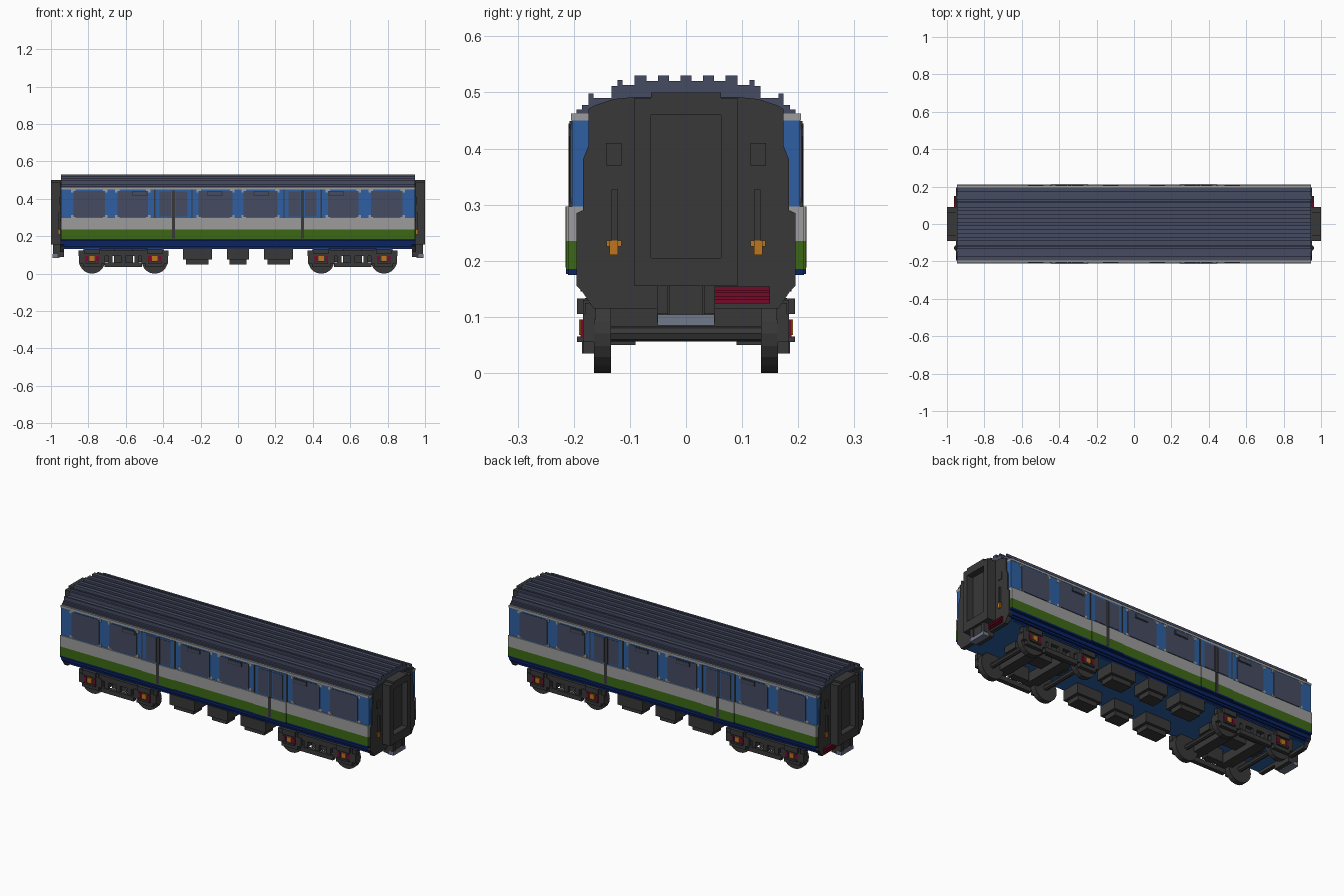
import bpy, bmesh, math
from mathutils import Matrix

if "Cube" in bpy.data.objects:
    bpy.data.objects.remove(bpy.data.objects["Cube"], do_unlink=True)


def material(name, rgb):
    lin = [(c / 255 / 12.92) if c < 10 else ((c / 255 + 0.055) / 1.055) ** 2.4 for c in rgb]
    m = bpy.data.materials.new(name)
    m.use_nodes = True
    m.diffuse_color = (*lin, 1)
    node = next(n for n in m.node_tree.nodes if n.type == 'BSDF_PRINCIPLED')
    node.inputs["Base Color"].default_value = (*lin, 1)
    return m


DARK = material("charcoal", (56, 56, 56))
SLATE = material("slate", (69, 75, 97))
BLUE = material("blue", (46, 96, 162))
NAVY = material("navy", (10, 34, 98))
GREEN = material("green", (60, 104, 20))
GREY = material("light grey", (156, 156, 156))
RED = material("dark red", (118, 10, 42))
ORANGE = material("orange", (190, 118, 30))
STEEL = material("steel", (112, 121, 138))


def finish(name, bm, mat):
    bmesh.ops.recalc_face_normals(bm, faces=bm.faces[:])
    me = bpy.data.meshes.new(name)
    bm.to_mesh(me)
    bm.free()
    me.materials.append(mat)
    ob = bpy.data.objects.new(name, me)
    bpy.context.collection.objects.link(ob)
    return ob


def boxes(name, mat, items):
    """One object from boxes given as x0, x1, y0, y1, z0, z1."""
    bm = bmesh.new()
    for x0, x1, y0, y1, z0, z1 in items:
        mx = (Matrix.Translation(((x0 + x1) / 2, (y0 + y1) / 2, (z0 + z1) / 2))
              @ Matrix.Diagonal((abs(x1 - x0), abs(y1 - y0), abs(z1 - z0), 1)))
        bmesh.ops.create_cube(bm, size=1, matrix=mx)
    return finish(name, bm, mat)


def sides(items):
    """Repeat boxes on both long sides."""
    return [(a, b, s * c, s * d, e, f) for s in (-1, 1) for a, b, c, d, e, f in items]


def ends(items):
    """Repeat boxes at both ends."""
    return [(s * a, s * b, c, d, e, f) for s in (-1, 1) for a, b, c, d, e, f in items]


def prism(name, mat, half, x0, x1):
    """Extrude a mirrored y-z half profile along x."""
    pts = half + [(-y, z) for y, z in reversed(half)]
    bm = bmesh.new()
    f = bm.faces.new([bm.verts.new((x0, y, z)) for y, z in pts])
    r = bmesh.ops.extrude_face_region(bm, geom=[f])
    bmesh.ops.translate(bm, vec=(x1 - x0, 0, 0),
                        verts=[v for v in r["geom"] if isinstance(v, bmesh.types.BMVert)])
    return finish(name, bm, mat)


def discs(name, mat, items, seg=20):
    """Cylinders along y given as x, y, z, radius, depth."""
    bm = bmesh.new()
    for x, y, z, r, d in items:
        mx = Matrix.Translation((x, y, z)) @ Matrix.Rotation(math.pi / 2, 4, 'X')
        bmesh.ops.create_cone(bm, cap_ends=True, segments=seg, radius1=r, radius2=r, depth=d, matrix=mx)
    return finish(name, bm, mat)


L = 0.947

# Body bands, bottom to top
prism("lower_skirt", NAVY, [(.178, .135), (.178, .145), (.188, .145), (.188, .155), (.195, .155),
                            (.195, .175), (.21, .175), (.21, .185)], -L, L)
boxes("floor", BLUE, [(-L, L, -.176, .176, .131, .136)])
for name, mat, w, z0, z1 in (("green_band", GREEN, .21, .185, .235), ("grey_band", GREY, .21, .235, .297),
                             ("window_band", BLUE, .203, .297, .45), ("cornice", GREY, .205, .45, .462)):
    boxes(name, mat, [(-L, L, -w, w, z0, z1)])

# Ribbed roof
prism("roof", SLATE, [(.01, .53), (.01, .52), (.03, .52), (.03, .53), (.05, .53), (.05, .52), (.07, .52),
                      (.07, .53), (.092, .53), (.092, .513), (.113, .513), (.113, .522), (.122, .522),
                      (.122, .511), (.133, .511), (.133, .49), (.165, .49), (.165, .498), (.174, .498),
                      (.174, .478), (.185, .478), (.185, .47), (.195, .47), (.195, .46)], -L, L)

# Side windows, with vents along their tops
wins = [(a, b) for s in (-1, 1) for a, b in ((s * .71, s * .88), (s * .48, s * .645), (s * .03, s * .21))]
boxes("side_windows", SLATE, sides([(a, b, .2, .2055, .303, .443) for a, b in wins]))
boxes("window_corners", GREY, sides([(x - .012, x + .012, .2, .2045, z - .008, z + .008)
                                     for a, b in wins for x in (a, b) for z in (.305, .441)]))
vents = [s * x for s in (-1, 1) for x in (.525, .125)]
boxes("vent_frames", DARK, sides([(x - .042, x + .042, .2, .2075, .416, .442) for x in vents]))
boxes("vent_panes", SLATE, sides([(x - .036, x + .036, .2, .2095, .421, .437) for x in vents]))

# Double doors
doors = (-.345, .345)
for name, mat, z0, z1 in (("door_base", NAVY, .176, .185), ("door_green", GREEN, .185, .235),
                          ("door_grey", GREY, .235, .297)):
    boxes(name, mat, sides([(x - .1, x + .1, .2, .214, z0, z1) for x in doors]))
boxes("door_upper", BLUE, sides([(x - .1, x + .1, .2, .2065, .297, .449) for x in doors]))
boxes("door_windows", SLATE, sides([(x + s * .012, x + s * .075, .2, .2085, .305, .44)
                                    for x in doors for s in (-1, 1)]))
boxes("door_seams", DARK, sides([(x - .009, x + .009, .2, .2145, .188, .297) for x in doors]
                                + [(x - .009, x + .009, .2, .209, .297, .445) for x in doors]
                                + [(x + s * .1 - .003, x + s * .1 + .003, .2, .2075, .297, .449)
                                   for x in doors for s in (-1, 1)]))

# End walls
wall = [(.09, .492), (.13, .488), (.165, .476), (.174, .47), (.174, .405), (.184, .38), (.184, .29),
        (.195, .285), (.195, .155), (.185, .145), (.165, .115)]
for s, name in ((-1, "right_end_wall"), (1, "left_end_wall")):
    prism(name, DARK, wall, s * .93, s * .952)

# Gangways with recessed doorway
boxes("gangways", DARK, ends([(.94, 1, .062, .092, .155, .49), (.94, 1, -.092, -.062, .155, .49),
                              (.94, 1, -.062, .062, .155, .205), (.94, 1, -.062, .062, .46, .49),
                              (.94, 1, -.062, .062, .49, .5), (.94, .965, -.062, .062, .205, .46)]))

# End fittings
both = (-1, 1)
boxes("end_fittings", DARK, ends([(.95, .956, s * .115, s * .143, .37, .41) for s in both]
                                 + [(.95, .96, s * .121, s * .133, .235, .327) for s in both]))
boxes("end_lamps", ORANGE, ends([(.95, .962, s * .121, s * .136, .21, .236) for s in both]
                                + [(.95, .957, s * .115, s * .142, .225, .236) for s in both]))
boxes("red_pipes", RED, ends([(.95, .963, .05, .15, z, z + .007) for z in (.124, .136, .147)]
                             + [(.95, .957, .05, .15, .125, .153)]))
boxes("couplers", DARK, ends([(.93, .965, -.052, .052, .09, .156), (.96, .985, -.03, .03, .1, .156),
                              (.965, .99, -.052, -.032, .105, .156), (.965, .99, .032, .052, .105, .156)]))
boxes("buffer_plates", STEEL, ends([(.955, .993, -.051, .051, .085, .104)]))

# Equipment boxes under the floor
boxes("underfloor_boxes", DARK, sides([(x - w, x + w, .075, .18, .075, .134) for x, w in
                                       ((-.217, .077), (0, .06), (.217, .077))]
                                      + [(x - w, x + w, .09, .165, .05, .08) for x, w in
                                         ((-.217, .06), (0, .045), (.217, .06))]))

# Bogies
axles = (-.78, -.445, .445, .78)
discs("wheels", DARK, [(x, s * .149, .07, .07, .03) for x in axles for s in both])
discs("axles", DARK, [(x, 0, .07, .014, .3) for x in axles], 8)
frame, springs = [], []
for c in (-.6125, .6125):
    frame += [(c - .24, c + .24, .16, .18, .095, .125), (c - .1, c + .1, .162, .185, .035, .06),
              (c - .05, c + .05, .12, .16, .06, .134)]
    springs += [(c + k - .012, c + k + .012, .165, .18, .055, .1) for k in (-.07, 0, .07)]
for x in axles:
    frame += [(x - .07, x + .07, .163, .184, .055, .105), (x - .05, x + .05, .163, .184, .035, .13),
              (x - .04, x + .04, .163, .194, .105, .133), (x - .035, x + .035, .163, .194, .055, .065)]
boxes("bogie_frames", DARK, sides(frame))
boxes("bogie_springs", DARK, sides(springs))
boxes("bogie_crossbeams", DARK, [(c + k - .03, c + k + .03, -.165, .165, .063, .115)
                                 for c in (-.6125, .6125) for k in (-.09, .09)]
      + [(c - .17, c + .17, -.04, .04, .095, .132) for c in (-.6125, .6125)])
boxes("axle_box_brackets", RED, sides([(x + s * .02, x + s * .036, .17, .188, .062, .095)
                                       for x in axles for s in both]))
boxes("axle_box_covers", ORANGE, sides([(x - .014, x + .014, .17, .191, .068, .095) for x in axles]))
